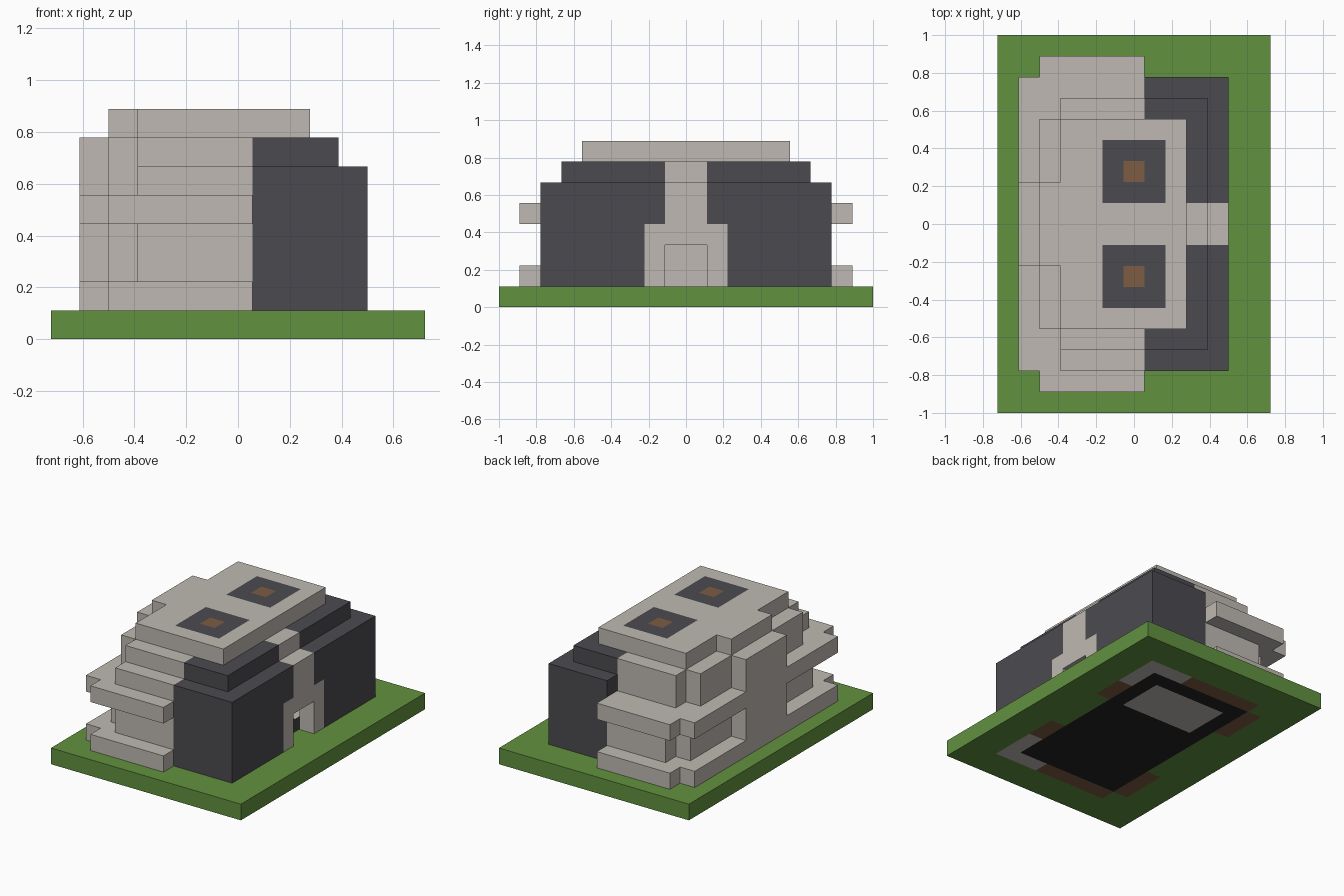
import bpy, bmesh
from mathutils import Vector

cube = bpy.data.objects.get("Cube")
if cube:
    bpy.data.objects.remove(cube)

UNIT = 1 / 9
NX, NY = 13, 18
cells = {}          # block position -> part name


def hex_linear(code):
    def lin(c):
        return c / 12.92 if c <= 0.04045 else ((c + 0.055) / 1.055) ** 2.4
    return [lin(int(code[n:n + 2], 16) / 255) for n in (0, 2, 4)] + [1]


def material(name, code):
    mat = bpy.data.materials.new(name)
    mat.use_nodes = True
    mat.diffuse_color = hex_linear(code)
    mat.node_tree.nodes["Principled BSDF"].inputs["Base Color"].default_value = hex_linear(code)
    return mat


def span(x, y, z):
    return ((i, j, k) for i in range(*x) for j in range(*y) for k in range(*z))


def fill(part, x, y, z):
    for c in span(x, y, z):
        cells[c] = part


def carve(x, y, z):
    for c in span(x, y, z):
        cells.pop(c, None)


def build(part, mat):
    """Skin the blocks of one part, leaving out faces buried in other blocks."""
    bm = bmesh.new()
    for c in (c for c, p in cells.items() if p == part):
        for axis in range(3):
            for side in (0, 1):
                near = list(c)
                near[axis] += 2 * side - 1
                if tuple(near) in cells:
                    continue
                corners = []
                for du, dv in ((0, 0), (1, 0), (1, 1), (0, 1)):
                    p = Vector(c)
                    p[axis] += side
                    p[(axis + 1) % 3] += du
                    p[(axis + 2) % 3] += dv
                    corners.append(bm.verts.new((p - Vector((NX / 2, NY / 2, 0))) * UNIT))
                bm.faces.new(corners if side else corners[::-1])
    bmesh.ops.remove_doubles(bm, verts=bm.verts, dist=UNIT / 100)
    bmesh.ops.dissolve_limit(bm, angle_limit=0.01, verts=bm.verts, edges=bm.edges,
                             delimit={'NORMAL'})
    mesh = bpy.data.meshes.new(part)
    bm.to_mesh(mesh)
    bm.free()
    mesh.materials.append(mat)
    bpy.context.collection.objects.link(bpy.data.objects.new(part, mesh))


# Ground slab with the building's floor set into it
fill("ground", (0, NX), (0, NY), (0, 1))
for y in ((2, 5), (13, 16)):
    fill("foundation", (8, 11), y, (0, 1))
for y in ((5, 7), (11, 13)):
    fill("foundation_trim", (10, 11), y, (0, 1))
for y in ((2, 3), (15, 16)):
    fill("foundation_trim", (3, 8), y, (0, 1))
for y in ((3, 6), (12, 15)):
    fill("foundation_trim", (2, 3), y, (0, 1))
fill("floor", (3, 10), (3, 15), (0, 1))
fill("floor_panel", (4, 9), (11, 14), (0, 1))

# Pale walls with two projecting ledges
fill("pale_wall", (3, 7), (2, 16), (1, 5))
fill("pale_wall", (2, 3), (3, 15), (1, 5))
fill("pale_wall", (3, 7), (2, 15), (5, 6))
fill("pale_wall", (3, 7), (3, 15), (6, 7))
fill("pale_wall", (2, 3), (4, 14), (5, 7))
for z in (1, 4):
    fill("ledge", (2, 7), (1, 17), (z, z + 1))
    fill("ledge", (1, 2), (2, 16), (z, z + 1))
fill("buttress", (1, 3), (7, 11), (1, 7))

# Dark half, stepped in at the top
fill("dark_wall", (7, 11), (2, 16), (1, 6))
fill("dark_wall", (7, 10), (3, 15), (6, 7))

# Roof slab with two inlaid hatches
fill("roof", (3, 9), (4, 14), (7, 8))
fill("roof", (2, 3), (7, 11), (7, 8))
for y in (5, 10):
    fill("roof_hatch", (5, 8), (y, y + 3), (7, 8))
    fill("hatch_centre", (6, 7), (y + 1, y + 2), (7, 8))

# Room inside, then the pale door surround and opening
carve((4, 10), (4, 14), (1, 6))
fill("door_surround", (10, 11), (8, 10), (1, 6))
fill("door_surround", (10, 11), (7, 11), (1, 4))
fill("door_surround", (7, 10), (8, 10), (6, 7))
carve((10, 11), (8, 10), (1, 3))

palette = {
    material("green", "61913F"): ["ground"],
    material("pale stone", "BFB9B2"): ["pale_wall", "ledge", "buttress", "roof", "door_surround",
                                       "foundation", "floor_panel"],
    material("dark stone", "4B4A4F"): ["dark_wall", "roof_hatch"],
    material("brown", "7D5C42"): ["hatch_centre", "foundation_trim"],
    material("black", "222222"): ["floor"],
}
for mat, parts in palette.items():
    for part in parts:
        build(part, mat)
